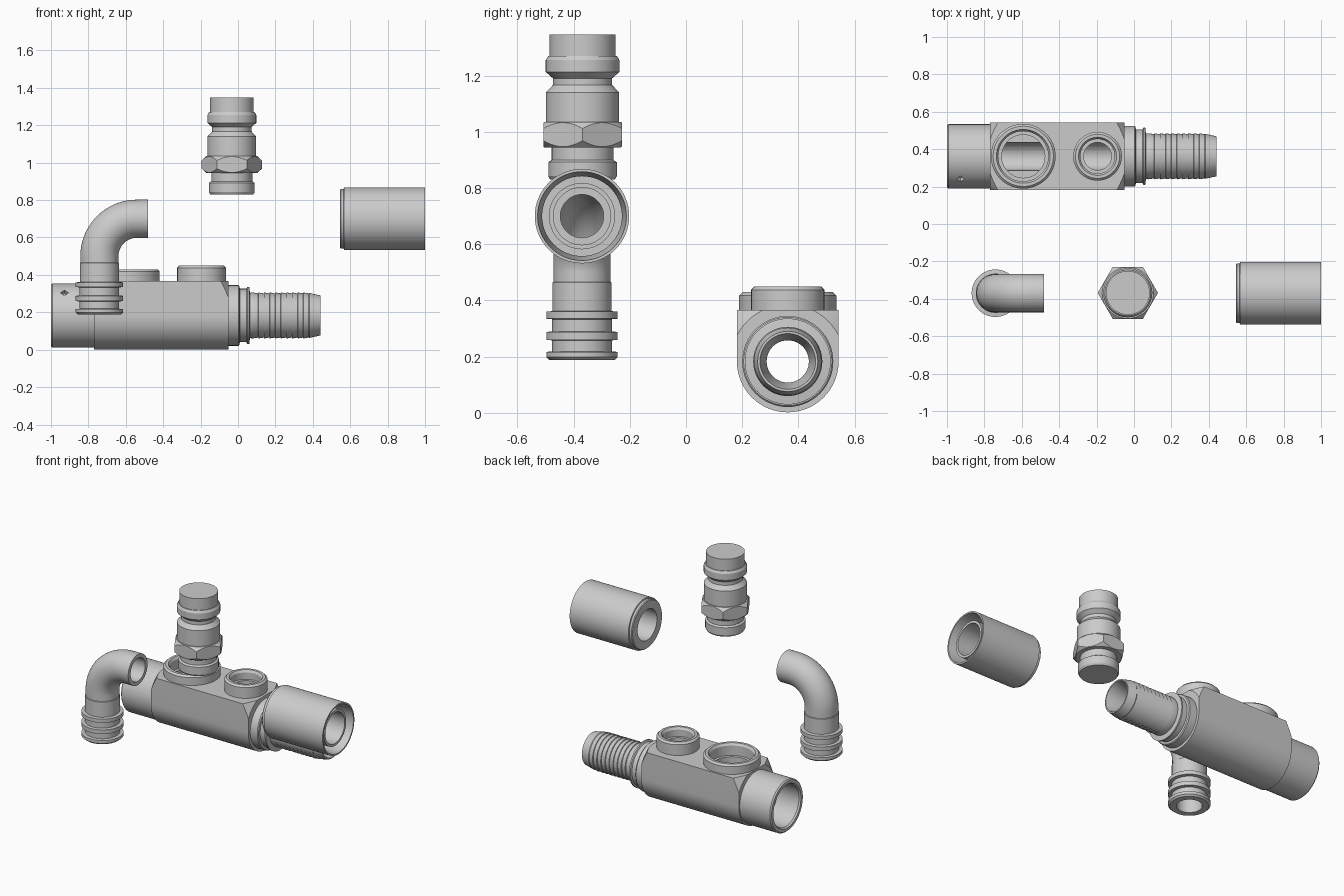
import bpy, bmesh, math
from mathutils import Vector, Matrix

if "Cube" in bpy.data.objects:
    bpy.data.objects.remove(bpy.data.objects["Cube"])

SEG = 64
X, Y, Z = Vector((1, 0, 0)), Vector((0, 1, 0)), Vector((0, 0, 1))


def finish(name, bm):
    bmesh.ops.remove_doubles(bm, verts=bm.verts, dist=1e-5)
    bmesh.ops.recalc_face_normals(bm, faces=bm.faces)
    mesh = bpy.data.meshes.new(name)
    bm.to_mesh(mesh)
    bm.free()
    ob = bpy.data.objects.new(name, mesh)
    bpy.context.collection.objects.link(ob)
    return ob


def skin(name, rings, closed, seg=SEG):
    """Bridge circles given as (centre, u, v, radius)."""
    bm = bmesh.new()
    loops = []
    for c, u, v, r in rings:
        loops.append([bm.verts.new(c + (u * math.cos(2 * math.pi * i / seg)
                                        + v * math.sin(2 * math.pi * i / seg)) * r)
                      for i in range(seg)])
    n = len(loops)
    for k in range(n if closed else n - 1):
        a, b = loops[k], loops[(k + 1) % n]
        for i in range(seg):
            j = (i + 1) % seg
            bm.faces.new((a[i], a[j], b[j], b[i]))
    return finish(name, bm)


def lathe(name, profile, axis, origin, seg=SEG):
    """Revolve (radius, height) points; solid when the profile touches the axis."""
    u, v = (Y, Z) if axis == X else (X, Y)
    o = Vector(origin)
    return skin(name, [(o + axis * h, u, v, r) for r, h in profile], profile[0][0] > 0, seg)


def boolean(ob, other, op):
    m = ob.modifiers.new(op, 'BOOLEAN')
    m.operation, m.object, m.solver = op, other, 'EXACT'
    bpy.context.view_layer.objects.active = ob
    bpy.ops.object.modifier_apply(modifier=m.name)
    bpy.data.objects.remove(other)


def smooth(ob):
    bpy.ops.object.select_all(action='DESELECT')
    ob.select_set(True)
    bpy.context.view_layer.objects.active = ob
    bpy.ops.object.shade_smooth_by_angle(angle=math.radians(30))


# Manifold block: round-bottomed, flat-topped prism with turned ends
CY, CZ, R = 0.362, 0.183, 0.181
X0, X1 = -0.77, -0.05
section = [(R, 0.183)] + [(R * math.cos(a), -R * math.sin(a))
                          for a in (math.pi * i / 32 for i in range(33))] + [(-R, 0.183)]
bm = bmesh.new()
face = bm.faces.new([bm.verts.new((X0, CY + y, CZ + z)) for y, z in section])
ext = bmesh.ops.extrude_face_region(bm, geom=[face])
bmesh.ops.translate(bm, vec=X * (X1 - X0),
                    verts=[g for g in ext['geom'] if isinstance(g, bmesh.types.BMVert)])
manifold = finish("manifold_body", bm)
boolean(manifold, lathe("end_turning", [(0, X0 - 0.01), (0.19, X0 - 0.01), (0.3, X0 + 0.075),
                                        (0.3, X1 - 0.075), (0.19, X1 + 0.01), (0, X1 + 0.01)],
                        X, (0, CY, CZ)), 'INTERSECT')

# Left spigot, right collars and hose barb as one turned shape
barb = []
for i in range(10):
    x = 0.08 + 0.03 * i
    barb += [(0.123, x), (0.118, x + 0.028)]
turned = [(0, -1), (0.165, -1), (0.172, -0.992), (0.172, -0.7), (0.15, -0.69), (0.15, -0.1),
          (0.162, -0.09), (0.162, 0.002), (0.157, 0.008), (0.143, 0.01), (0.143, 0.045),
          (0.153, 0.05), (0.153, 0.06), (0.121, 0.064)] + barb + [
          (0.12, 0.382), (0.107, 0.44), (0, 0.44)]
boolean(manifold, lathe("turned_ends", turned, X, (0, CY, CZ)), 'UNION')

# Port bosses: (x, outer radius, top, counterbore, counterbore depth, bore)
ports = [(-0.592, 0.173, 0.43, 0.134, 0.08, 0.115), (-0.195, 0.13, 0.45, 0.092, 0.06, 0.074)]
for x, r, top, cb, depth, bore in ports:
    boolean(manifold, lathe("boss", [(0, 0.25), (r, 0.25), (r, top - 0.012),
                                     (r - 0.012, top), (0, top)], Z, (x, CY, 0)), 'UNION')
boolean(manifold, lathe("main_bore", [(0, -1.02), (0.145, -1.02), (0.145, -1), (0.138, -0.99),
                                      (0.138, -0.83), (0.115, -0.82), (0.115, -0.78),
                                      (0.075, -0.765), (0.075, 0.34), (0.099, 0.44),
                                      (0.099, 0.46), (0, 0.46)], X, (0, CY, CZ)), 'DIFFERENCE')
for x, r, top, cb, depth, bore in ports:
    boolean(manifold, lathe("port_bore", [(0, CZ + 0.004), (bore, CZ + 0.004), (bore, top - depth),
                                          (cb, top - depth), (cb, top - 0.015),
                                          (cb + 0.01, top), (cb + 0.01, top + 0.05),
                                          (0, top + 0.05)], Z, (x, CY, 0)), 'DIFFERENCE')

# Small diamond pin hole in the spigot
bm = bmesh.new()
d = Vector((0, -1, 1)).normalized()
bmesh.ops.create_cube(bm, size=1, matrix=Matrix.Translation(Vector((-0.928, CY, CZ)) + d * 0.165)
                      @ Matrix.Rotation(math.pi / 4, 4, 'X') @ Matrix.Rotation(math.pi / 4, 4, 'Z')
                      @ Matrix.Diagonal((0.03, 0.03, 0.04, 1)))
boolean(manifold, finish("pin_cutter", bm), 'DIFFERENCE')
smooth(manifold)

# Crimp sleeve: outer shell and inner wall with a deep groove between them
PY = -0.37
smooth(lathe("crimp_sleeve", [(0.102, 0.545), (0.155, 0.545), (0.16, 0.55), (0.16, 0.565),
                              (0.168, 0.567), (0.168, 1.0), (0.158, 1.0), (0.142, 0.85),
                              (0.142, 0.62), (0.118, 0.62), (0.118, 0.975), (0.102, 0.975)],
             X, (0, PY, 0.70)))

# Quick coupler plug
PX = -0.033
smooth(lathe("coupler_plug", [(0, 0.83), (0.115, 0.83), (0.122, 0.842), (0.122, 0.892),
                              (0.11, 0.90), (0.11, 0.95), (0.13, 0.96), (0.13, 1.14),
                              (0.105, 1.167), (0.105, 1.19), (0.131, 1.213), (0.131, 1.255),
                              (0.122, 1.27), (0.117, 1.27), (0.117, 1.347), (0, 1.347)],
             Z, (PX, PY + 0.002, 0)))

# Hex nut with chamfered corners
hexnut = lathe("coupler_hex", [(0, 0.945), (0.161, 0.945), (0.161, 1.035), (0, 1.035)],
               Z, (PX, PY + 0.002, 0), 6)
boolean(hexnut, lathe("hex_chamfer", [(0, 0.945), (0.137, 0.945), (0.165, 0.972),
                                      (0.165, 1.008), (0.137, 1.035), (0, 1.035)],
                      Z, (PX, PY + 0.002, 0)), 'INTERSECT')
smooth(hexnut)

# Elbow tube with ribbed lower end
EX, BR, BZ = -0.741, 0.2, 0.50


def straight(r, z):
    return (Vector((EX, PY, z)), X, Y, r)


def bend(r, a):
    c = Vector((EX + BR - BR * math.cos(a), PY, BZ + BR * math.sin(a)))
    return (c, Vector((math.cos(a), 0, -math.sin(a))), Y, r)


angles = [math.pi / 2 * i / 20 for i in range(21)]
end = bend(0, math.pi / 2)
rings = [straight(r, z) for r, z in [
    (0.077, 0.188), (0.116, 0.188), (0.127, 0.198), (0.127, 0.217), (0.106, 0.219),
    (0.106, 0.258), (0.127, 0.26), (0.127, 0.288), (0.106, 0.29), (0.106, 0.333),
    (0.127, 0.335), (0.127, 0.36), (0.105, 0.362), (0.105, 0.463), (0.102, 0.466)]]
rings += [bend(0.102, a) for a in angles]
tip = end[0] + X * (-0.48 - end[0].x)
rings += [(tip, end[1], Y, 0.102), (tip, end[1], Y, 0.077)]
rings += [bend(0.077, a) for a in reversed(angles)]
smooth(skin("elbow_tube", rings, True))
